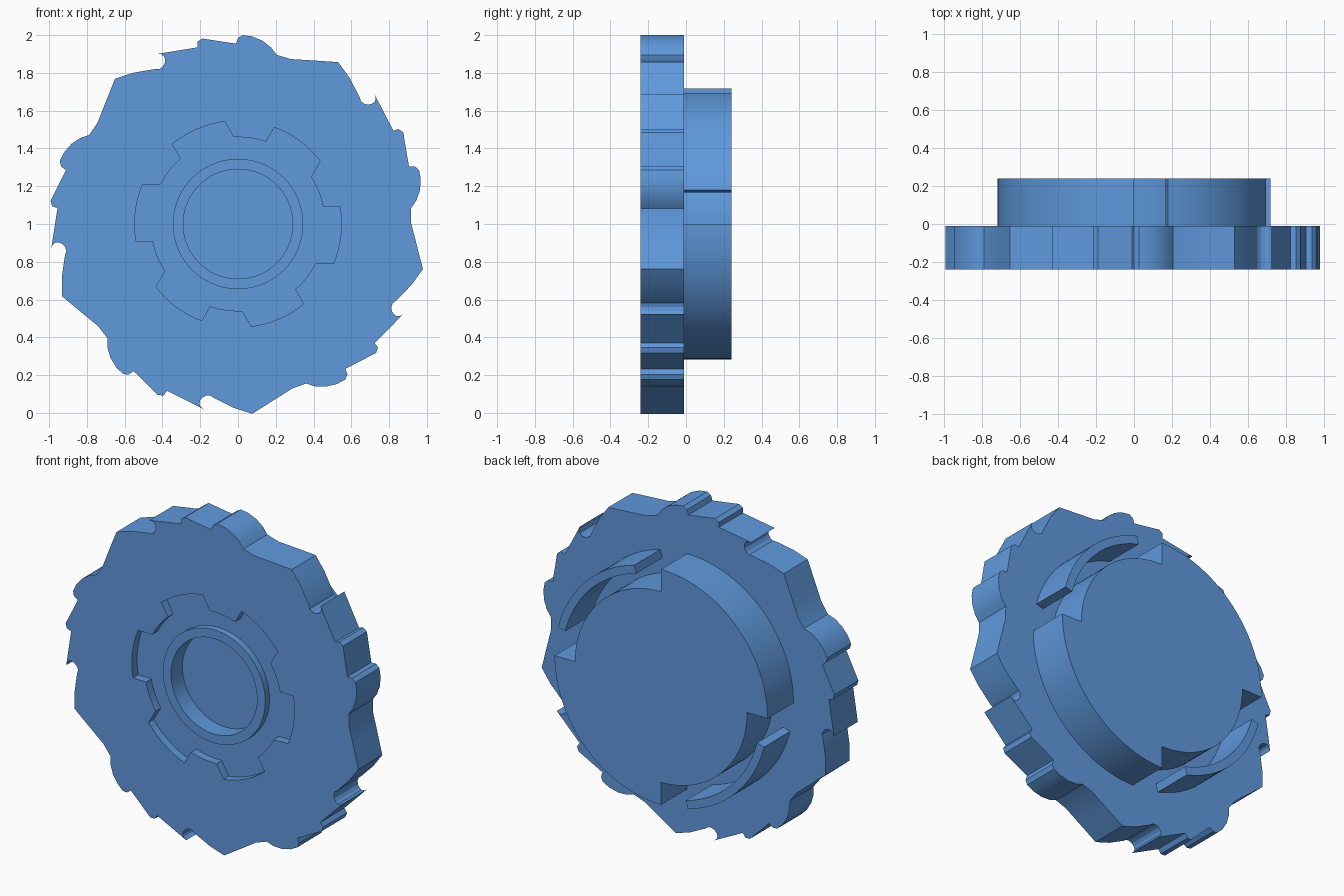
import bpy, bmesh
from math import sin, cos, radians

if "Cube" in bpy.data.objects:
    bpy.data.objects.remove(bpy.data.objects["Cube"])

CZ = 1.0  # height of the wheel axis

blue = bpy.data.materials.new("blue")
blue.diffuse_color = (.115, .32, .72, 1)
blue.use_nodes = True
blue.node_tree.nodes["Principled BSDF"].inputs["Base Color"].default_value = blue.diffuse_color


def arc(r, a0, a1, n):
    """Points on an arc about the axis, angles in degrees."""
    return [(r * cos(radians(a0 + (a1 - a0) * i / n)),
             r * sin(radians(a0 + (a1 - a0) * i / n))) for i in range(n + 1)]


def circle(r, n=64):
    return arc(r, 0, 360, n)[:-1]


def rotate(pts, deg):
    c, s = cos(radians(deg)), sin(radians(deg))
    return [(x * c - z * s, x * s + z * c) for x, z in pts]


def prism(name, pts, y0, y1):
    """Closed solid with an x-z outline, running from y0 (front) to y1."""
    n = len(pts)
    area = sum(pts[i - 1][0] * pts[i][1] - pts[i][0] * pts[i - 1][1] for i in range(n))
    if area < 0:
        pts = pts[::-1]
    bm = bmesh.new()
    front = [bm.verts.new((x, y0, z + CZ)) for x, z in pts]
    back = [bm.verts.new((x, y1, z + CZ)) for x, z in pts]
    bm.faces.new(front)
    bm.faces.new(back[::-1])
    for i in range(n):
        bm.faces.new((front[i], front[i - 1], back[i - 1], back[i]))
    me = bpy.data.meshes.new(name)
    bm.to_mesh(me)
    bm.free()
    me.materials.append(blue)
    ob = bpy.data.objects.new(name, me)
    bpy.context.collection.objects.link(ob)
    return ob


def activate(ob):
    bpy.ops.object.select_all(action='DESELECT')
    ob.select_set(True)
    bpy.context.view_layer.objects.active = ob


def cut(ob, cutter):
    cutter.hide_render = True
    mod = ob.modifiers.new("cut", 'BOOLEAN')
    mod.operation, mod.solver, mod.object = 'DIFFERENCE', 'EXACT', cutter
    activate(ob)
    bpy.ops.object.modifier_apply(modifier=mod.name)
    bpy.data.objects.remove(cutter)


# Toothed disc: one clockwise tooth group repeated five times
tooth = [(-.43, .90), (-.215, .935), (-.215, .965), (-.19, .982),
         (-.10, .968), (-.01, .955), (.0, .985), (.025, 1.0), (.075, .993),
         (.13, .97), (.175, .935), (.205, .895), (.28, .873), (.38, .867),
         (.53, .857), (.59, .775), (.645, .67), (.651, .65), (.668, .637),
         (.69, .632), (.71, .637), (.724, .648), (.729, .665)]
outline = []
for k in range(5):
    outline += rotate(tooth, -72 * k)
disc = prism("toothed_disc", outline, -.24, -.01)

# Six-lobed recess in the front face, with a deeper round bore
recess = []
for k in range(6):
    a = 23 + 60 * k
    recess += arc(.46, a - 11.8, a + 9.9, 5) + arc(.547, a + 14.4, a + 46.4, 8)
cut(disc, prism("recess_cutter", recess, -.40, -.19))
cut(disc, prism("bore_cutter", circle(.29), -.40, -.12))

# Raised collar round the bore
collar = prism("bore_collar", circle(.345), -.23, -.185)
cut(collar, prism("collar_cutter", circle(.29), -.40, 0))

# Rear hub: two wide quarters and two narrower quarters
hub_pts = []
for k in (0, 180):
    hub_pts += arc(.58, k, k + 90, 24) + arc(.717, k + 90, k + 180, 24)
hub = prism("rear_hub", hub_pts, -.03, .24)

# Thin curved walls standing off the narrower quarters
walls = [prism(f"curved_wall_{i + 1}",
               arc(.717, a, a + 61, 16) + arc(.667, a + 61, a, 16), -.03, .24)
         for i, a in enumerate((14.5, 194.5))]

for ob in [disc, collar, hub] + walls:
    activate(ob)
    bpy.ops.object.shade_smooth_by_angle(angle=radians(20))
